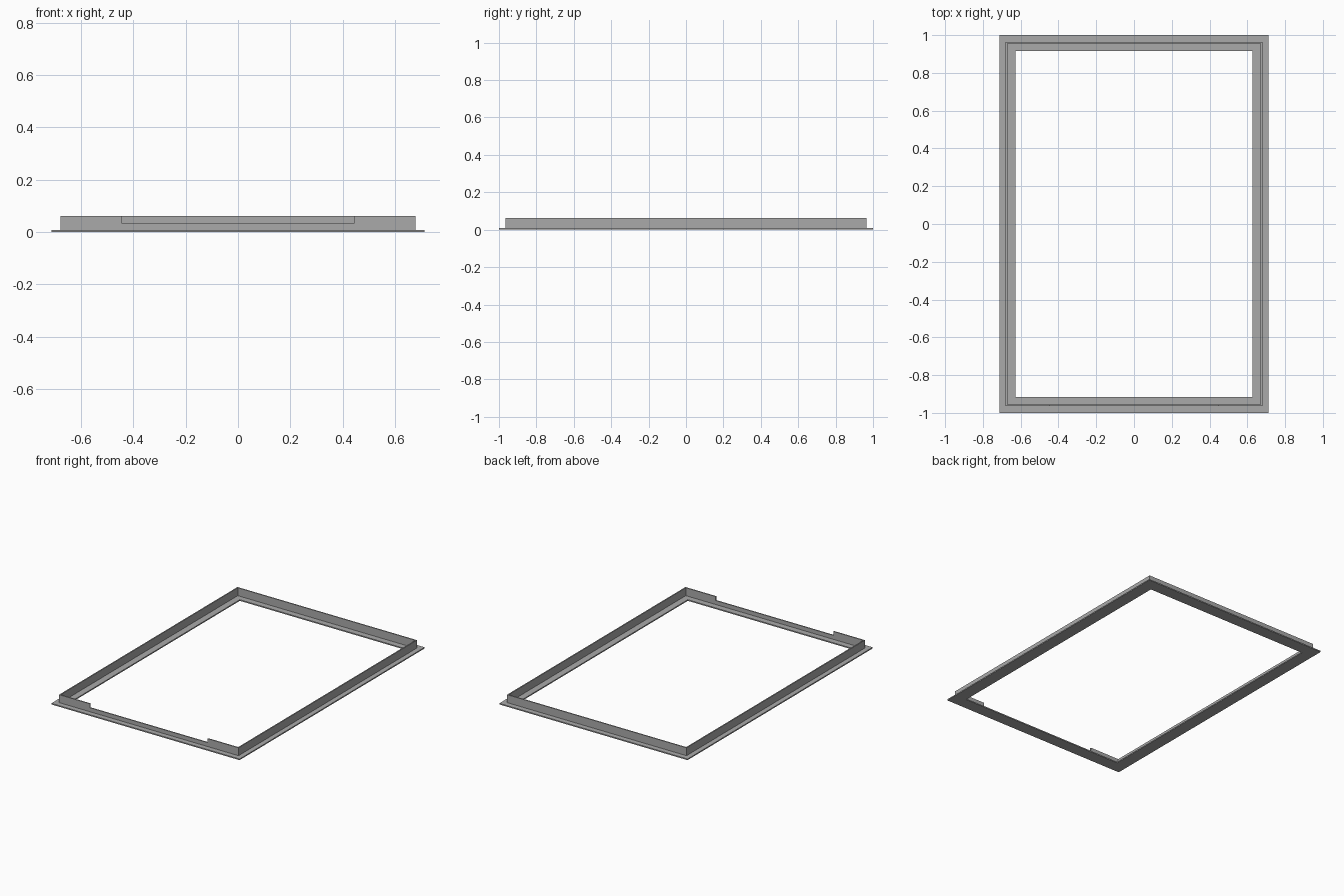
import bpy
import bmesh

cube = bpy.data.objects.get("Cube")
if cube:
    bpy.data.objects.remove(cube, do_unlink=True)

# Single metal grey
grey = bpy.data.materials.new("metal grey")
grey.use_nodes = True
colour = (0.4, 0.4, 0.4, 1)
grey.diffuse_color = colour
grey.node_tree.nodes["Principled BSDF"].inputs["Base Color"].default_value = colour

FLANGE_TOP = 0.008
WALL_TOP = 0.062
NOTCH_Z = 0.035
NOTCH_X = 0.445
WALL_X, WALL_Y, WALL_T = 0.679, 0.964, 0.008


def add_object(name, bm):
    bmesh.ops.recalc_face_normals(bm, faces=bm.faces)
    mesh = bpy.data.meshes.new(name)
    bm.to_mesh(mesh)
    bm.free()
    mesh.materials.append(grey)
    obj = bpy.data.objects.new(name, mesh)
    bpy.context.collection.objects.link(obj)
    return obj


def extrude_face(bm, points, offset):
    face = bm.faces.new([bm.verts.new(p) for p in points])
    moved = bmesh.ops.extrude_face_region(bm, geom=[face])["geom"]
    verts = [v for v in moved if isinstance(v, bmesh.types.BMVert)]
    bmesh.ops.translate(bm, verts=verts, vec=offset)


def frame(name, outer, inner, z0, z1):
    """Rectangular ring with mitred corners."""
    bm = bmesh.new()
    corners = [(-1, -1), (1, -1), (1, 1), (-1, 1)]
    loops = [[bm.verts.new((sx * hx, sy * hy, z)) for sx, sy in corners]
             for (hx, hy), z in ((outer, z0), (outer, z1), (inner, z1), (inner, z0))]
    for k in range(4):
        a, b = loops[k], loops[(k + 1) % 4]
        for i in range(4):
            j = (i + 1) % 4
            bm.faces.new((a[i], a[j], b[j], b[i]))
    return add_object(name, bm)


# Flat base flange
frame("base_flange", (0.712, 1.0), (0.627, 0.915), 0, FLANGE_TOP)

# Side walls
for name, side in (("left_wall", 1), ("right_wall", -1)):
    bm = bmesh.new()
    x, z = side * WALL_X, FLANGE_TOP
    profile = [(x, -WALL_Y, z), (x, WALL_Y, z),
               (x, WALL_Y, WALL_TOP), (x, -WALL_Y, WALL_TOP)]
    extrude_face(bm, profile, (-side * WALL_T, 0, 0))
    add_object(name, bm)

# Back wall, and front wall with its wide notch
end = WALL_X - WALL_T
notch = [(NOTCH_X, WALL_TOP), (NOTCH_X, NOTCH_Z),
         (-NOTCH_X, NOTCH_Z), (-NOTCH_X, WALL_TOP)]
for name, side, cut in (("back_wall", 1, []), ("front_wall", -1, notch)):
    outline = [(-end, FLANGE_TOP), (end, FLANGE_TOP), (end, WALL_TOP)]
    outline += cut + [(-end, WALL_TOP)]
    bm = bmesh.new()
    extrude_face(bm, [(x, side * WALL_Y, z) for x, z in outline],
                 (0, -side * WALL_T, 0))
    add_object(name, bm)
